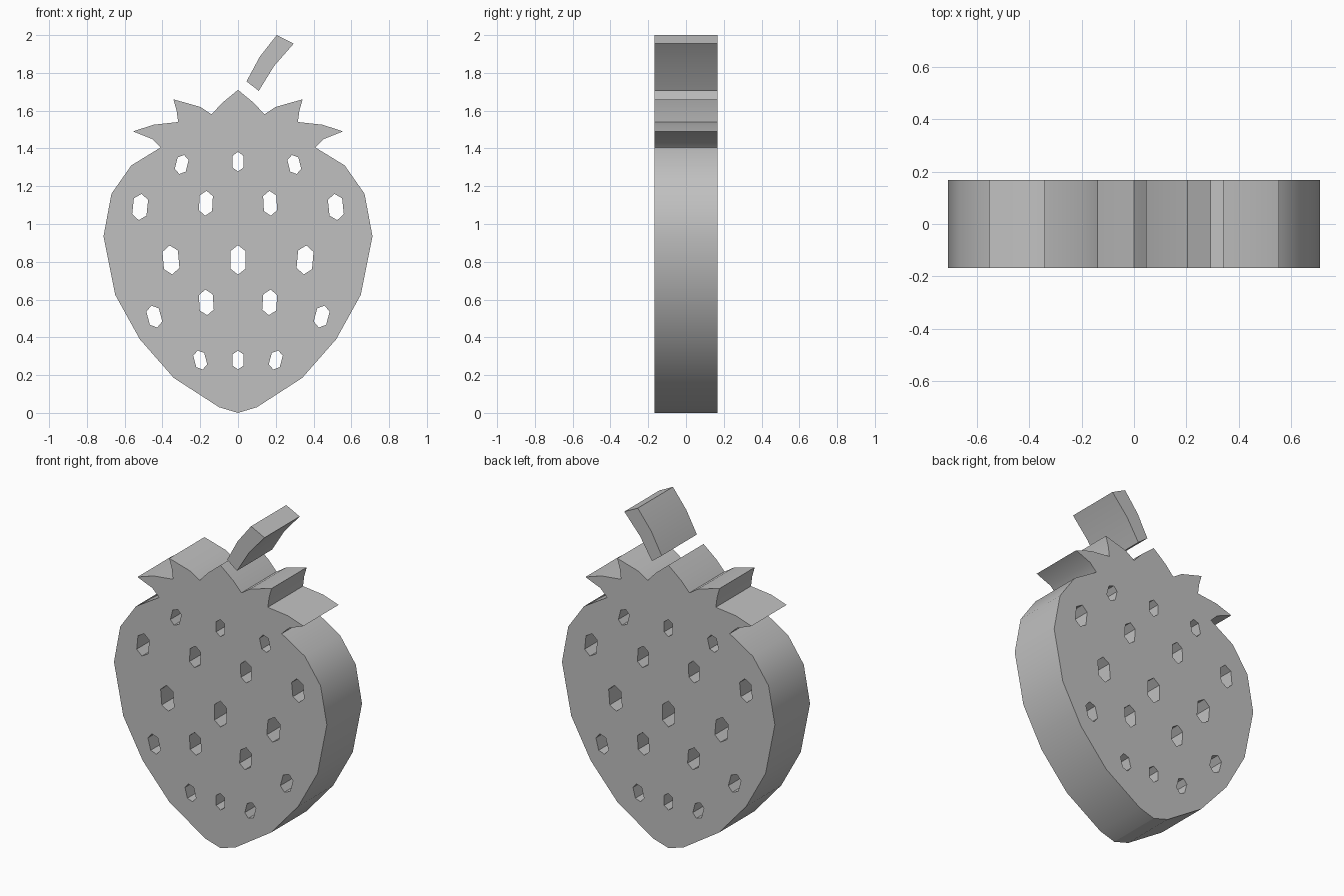
import bpy
import bmesh
from math import radians, sin, cos

HALF_DEPTH = 0.168

cube = bpy.data.objects.get("Cube")
if cube:
    bpy.data.objects.remove(cube, do_unlink=True)

grey = bpy.data.materials.new("plain_grey")
grey.use_nodes = True
GREY = (0.53, 0.53, 0.53, 1)
grey.diffuse_color = GREY
grey.node_tree.nodes["Principled BSDF"].inputs["Base Color"].default_value = GREY


def slab(name, loops):
    """Extrude flat outlines (the later ones become holes) into an upright slab."""
    curve = bpy.data.curves.new(name + "_outline", "CURVE")
    curve.dimensions = "2D"
    curve.fill_mode = "BOTH"
    curve.extrude = HALF_DEPTH
    for loop in loops:
        spline = curve.splines.new("POLY")
        spline.points.add(len(loop) - 1)
        for point, (x, z) in zip(spline.points, loop):
            point.co = (x, z, 0, 1)
        spline.use_cyclic_u = True
    helper = bpy.data.objects.new(name + "_helper", curve)
    bpy.context.scene.collection.objects.link(helper)
    bpy.context.view_layer.update()
    graph = bpy.context.evaluated_depsgraph_get()
    mesh = bpy.data.meshes.new_from_object(helper.evaluated_get(graph))
    bpy.data.objects.remove(helper, do_unlink=True)

    # Stand the slab up, weld caps to walls
    bm = bmesh.new()
    bm.from_mesh(mesh)
    for v in bm.verts:
        x, z, d = v.co
        v.co = (x, -d, z)
    bmesh.ops.remove_doubles(bm, verts=bm.verts, dist=0.0005)
    bmesh.ops.recalc_face_normals(bm, faces=bm.faces)
    bm.to_mesh(mesh)
    bm.free()
    mesh.materials.clear()
    mesh.materials.append(grey)

    obj = bpy.data.objects.new(name, mesh)
    bpy.context.scene.collection.objects.link(obj)
    bpy.ops.object.select_all(action="DESELECT")
    obj.select_set(True)
    bpy.context.view_layer.objects.active = obj
    bpy.ops.object.shade_smooth_by_angle(angle=radians(32))
    return obj


def seed(x, z, w, h, tilt):
    """Six-sided seed hole, its top leaning towards +x by tilt degrees."""
    a = radians(tilt)
    shape = [(0, h), (w, h * .6), (w, -h * .6), (0, -h), (-w, -h * .6), (-w, h * .6)]
    return [(x + u * cos(a) + v * sin(a), z - u * sin(a) + v * cos(a)) for u, v in shape]


# Fruit and leafy crown: right half of the outline, bottom to top
half = [(0, 0), (.1, .03), (.34, .185), (.52, .39), (.65, .625), (.712, .935),
        (.67, 1.16), (.565, 1.31), (.41, 1.405), (.455, 1.45), (.555, 1.49),
        (.45, 1.525), (.317, 1.54), (.325, 1.6), (.342, 1.66), (.2, 1.62),
        (.14, 1.58), (.085, 1.64), (0, 1.71)]
outline = half + [(-x, z) for x, z in half[-2:0:-1]]

# Seed holes: mirrored pairs, then the middle column
holes = []
for x, z, w, h, tilt in [(.298, 1.315, .03, .052, -14), (.518, 1.09, .038, .07, -6),
                         (.17, 1.11, .035, .066, -3), (.355, .81, .041, .077, 5),
                         (.168, .585, .037, .068, 4), (.443, .51, .034, .06, 15),
                         (.2, .28, .03, .052, 15)]:
    holes += [seed(x, z, w, h, tilt), seed(-x, z, w, h, -tilt)]
for z, w, h in [(1.33, .029, .052), (.81, .04, .078), (.28, .029, .05)]:
    holes.append(seed(0, z, w, h, 0))

slab("strawberry_body", [outline] + holes)

# Bent stem floating above the crown
slab("stem", [[(.045, 1.755), (.11, 1.705), (.19, 1.835),
               (.295, 1.955), (.205, 2.0), (.115, 1.885)]])
